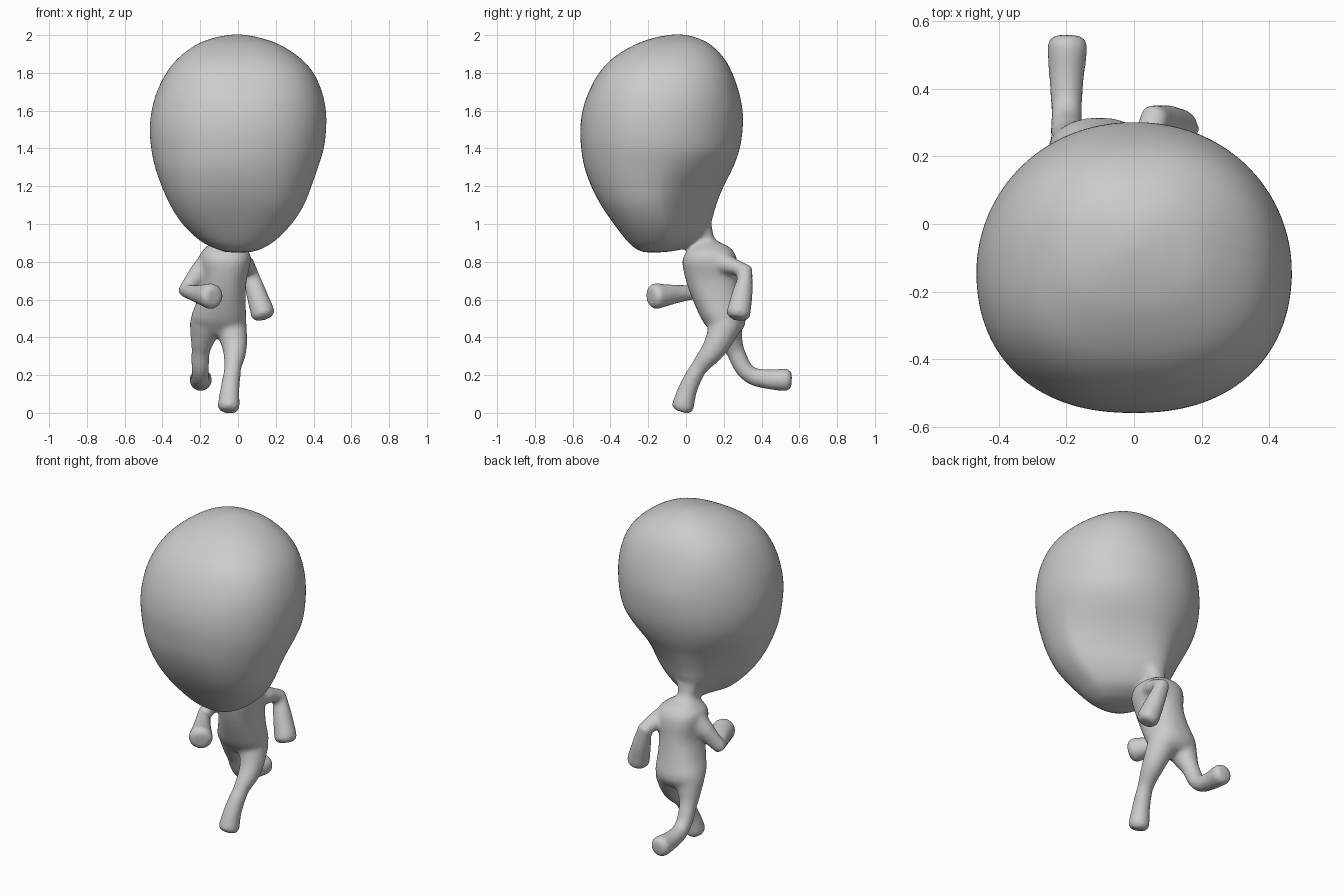
import bpy, bmesh, math
from mathutils import Vector

cube = bpy.data.objects.get("Cube")
if cube:
    bpy.data.objects.remove(cube, do_unlink=True)

grey = bpy.data.materials.new("plain grey")
grey.use_nodes = True
COLOUR = (0.6, 0.6, 0.6, 1)
grey.diffuse_color = COLOUR
grey.node_tree.nodes["Principled BSDF"].inputs["Base Color"].default_value = COLOUR

parts = []


def ease(t):
    """Smooth step from nought to one."""
    t = min(1, max(0, t))
    return t * t * (3 - 2 * t)


def smooth_rows(rows, steps=6):
    """Extra rows on a smooth spline through the given ones."""
    pts = [Vector(r) for r in rows]
    pts = [pts[0] * 2 - pts[1]] + pts + [pts[-1] * 2 - pts[-2]]
    out = []
    for a, b, c, d in zip(pts, pts[1:], pts[2:], pts[3:]):
        for k in range(steps):
            t = k / steps
            out.append(b + (c - a) * t / 2 + (a * 2 - b * 5 + c * 4 - d) * t * t / 2
                       + (b * 3 - a - c * 3 + d) * t ** 3 / 2)
    return out + [pts[-2]]


def loft(name, rings):
    """Closed skin through a stack of rings of equal point count."""
    bm = bmesh.new()
    loops = [[bm.verts.new(p) for p in ring] for ring in rings]
    n = len(loops[0])
    for low, high in zip(loops, loops[1:]):
        for i in range(n):
            j = (i + 1) % n
            bm.faces.new((low[i], low[j], high[j], high[i]))
    bm.faces.new(loops[0][::-1])
    bm.faces.new(loops[-1])
    bmesh.ops.recalc_face_normals(bm, faces=bm.faces)
    mesh = bpy.data.meshes.new(name)
    bm.to_mesh(mesh)
    bm.free()
    ob = bpy.data.objects.new(name, mesh)
    bpy.context.collection.objects.link(ob)
    parts.append(ob)


def ring(row, front=1.0, rear=1.0, pinch=0.0, lean=0.0, n=64):
    """Level section; powers under one square off its front or rear half."""
    z, x0, x1, y0, y1 = row
    points = []
    for i in range(n):
        a = math.tau * (i + 0.5) / n
        c, s = math.cos(a), math.sin(a)
        power = rear if s > 0 else front
        c = math.copysign(abs(c) ** power, c)
        s = math.copysign(abs(s) ** power, s)
        back = max(0, s)
        x = (x0 + x1) / 2 + (x1 - x0) / 2 * c * (1 - pinch * back)
        y = (y0 + y1) / 2 + (y1 - y0) / 2 * s
        points.append(Vector((x + lean * back ** 2, y, z)))
    return points


def limb(name, path, handle):
    """Round tube through (x, y, z, radius) points, with a rounded tip."""
    x, y, z, r = path[-1]
    end = Vector((x, y, z))
    tip = end + (end - Vector(path[-2][:3])).normalized() * r * 0.4
    path = path + [(*tip, r * 0.72)]
    curve = bpy.data.curves.new(name, "CURVE")
    curve.dimensions = "3D"
    curve.bevel_depth = 1
    curve.bevel_resolution = 6
    curve.use_fill_caps = True
    spline = curve.splines.new("BEZIER")
    spline.bezier_points.add(len(path) - 1)
    for point, (x, y, z, r) in zip(spline.bezier_points, path):
        point.co = (x, y, z)
        point.radius = r
        point.handle_left_type = point.handle_right_type = handle
    ob = bpy.data.objects.new(name, curve)
    bpy.context.collection.objects.link(ob)
    parts.append(ob)


# Head: large egg, narrowing to the neck at the lower back
head = [
    (0.85, -0.05, 0.06, -0.22, -0.11),
    (0.866, -0.11, 0.12, -0.262, -0.02),
    (0.91, -0.2, 0.195, -0.312, 0.07),
    (1.0, -0.295, 0.285, -0.382, 0.13),
    (1.1, -0.36, 0.35, -0.45, 0.16),
    (1.2, -0.405, 0.39, -0.502, 0.20),
    (1.3, -0.44, 0.425, -0.538, 0.25),
    (1.4, -0.46, 0.455, -0.555, 0.285),
    (1.5, -0.468, 0.467, -0.56, 0.30),
    (1.6, -0.458, 0.466, -0.548, 0.30),
    (1.7, -0.43, 0.445, -0.515, 0.28),
    (1.8, -0.38, 0.40, -0.46, 0.245),
    (1.88, -0.315, 0.328, -0.385, 0.20),
    (1.95, -0.22, 0.22, -0.27, 0.13),
    (1.985, -0.13, 0.12, -0.17, 0.06),
    (2.003, -0.04, 0.03, -0.08, -0.01),
]
rings = []
for row in smooth_rows(head):
    low = ease((1.4 - row[0]) / 0.42)
    high = ease((row[0] - 1.55) / 0.3)
    rings.append(ring(row, 0.88 - 0.1 * low - 0.07 * high, 0.95 - 0.1 * high,
                      0.05 + 0.43 * low, -0.08 * low))
loft("head", rings)

# Torso: neck, shoulders, waist and hips
torso = [
    (0.41, -0.18, -0.01, 0.15, 0.27),
    (0.45, -0.23, 0.025, 0.115, 0.305),
    (0.50, -0.25, 0.042, 0.08, 0.315),
    (0.60, -0.215, 0.04, 0.035, 0.293),
    (0.70, -0.19, 0.045, 0.00, 0.278),
    (0.80, -0.2, 0.068, -0.02, 0.272),
    (0.85, -0.195, 0.06, 0.00, 0.255),
    (0.885, -0.16, 0.015, 0.025, 0.22),
    (0.92, -0.135, -0.025, 0.03, 0.155),
    (1.0, -0.15, 0.0, 0.0, 0.135),
]
loft("torso", [ring(row, 0.85, 0.85) for row in smooth_rows(torso)])

# Arms: left swings back, right bends forward
limb("left_arm", [(0.0, 0.14, 0.805, 0.06), (0.04, 0.22, 0.785, 0.05),
                  (0.06, 0.315, 0.75, 0.044), (0.095, 0.3, 0.64, 0.055),
                  (0.133, 0.277, 0.523, 0.066)], "VECTOR")
limb("right_arm", [(-0.13, 0.13, 0.81, 0.075), (-0.21, 0.11, 0.735, 0.055),
                   (-0.28, 0.075, 0.645, 0.041), (-0.21, -0.05, 0.63, 0.05),
                   (-0.14, -0.165, 0.617, 0.071)], "VECTOR")

# Legs: left stands forward, right kicks back
limb("left_leg", [(-0.04, 0.21, 0.47, 0.088), (-0.018, 0.152, 0.345, 0.066),
                  (-0.028, 0.066, 0.235, 0.045), (-0.043, 0.008, 0.12, 0.052),
                  (-0.05, -0.018, 0.03, 0.061)], "AUTO")
limb("right_leg", [(-0.17, 0.21, 0.47, 0.088), (-0.197, 0.26, 0.33, 0.05),
                   (-0.2, 0.335, 0.205, 0.046), (-0.2, 0.42, 0.18, 0.052),
                   (-0.197, 0.535, 0.175, 0.062)], "AUTO")

# Fuse everything into one continuous skin
bpy.ops.object.select_all(action="DESELECT")
for ob in parts:
    ob.select_set(True)
bpy.context.view_layer.objects.active = parts[0]
bpy.ops.object.convert(target="MESH")
bpy.ops.object.join()
figure = bpy.context.view_layer.objects.active
figure.name = "running_figure"
figure.data.materials.clear()
figure.data.materials.append(grey)
fuse = figure.modifiers.new("fuse", "REMESH")
fuse.mode = "VOXEL"
fuse.voxel_size = 0.012
soften = figure.modifiers.new("soften", "SMOOTH")
soften.factor = 0.5
soften.iterations = 12
for modifier in ("fuse", "soften"):
    bpy.ops.object.modifier_apply(modifier=modifier)
figure.data.polygons.foreach_set("material_index", [0] * len(figure.data.polygons))
bpy.ops.object.shade_smooth()
